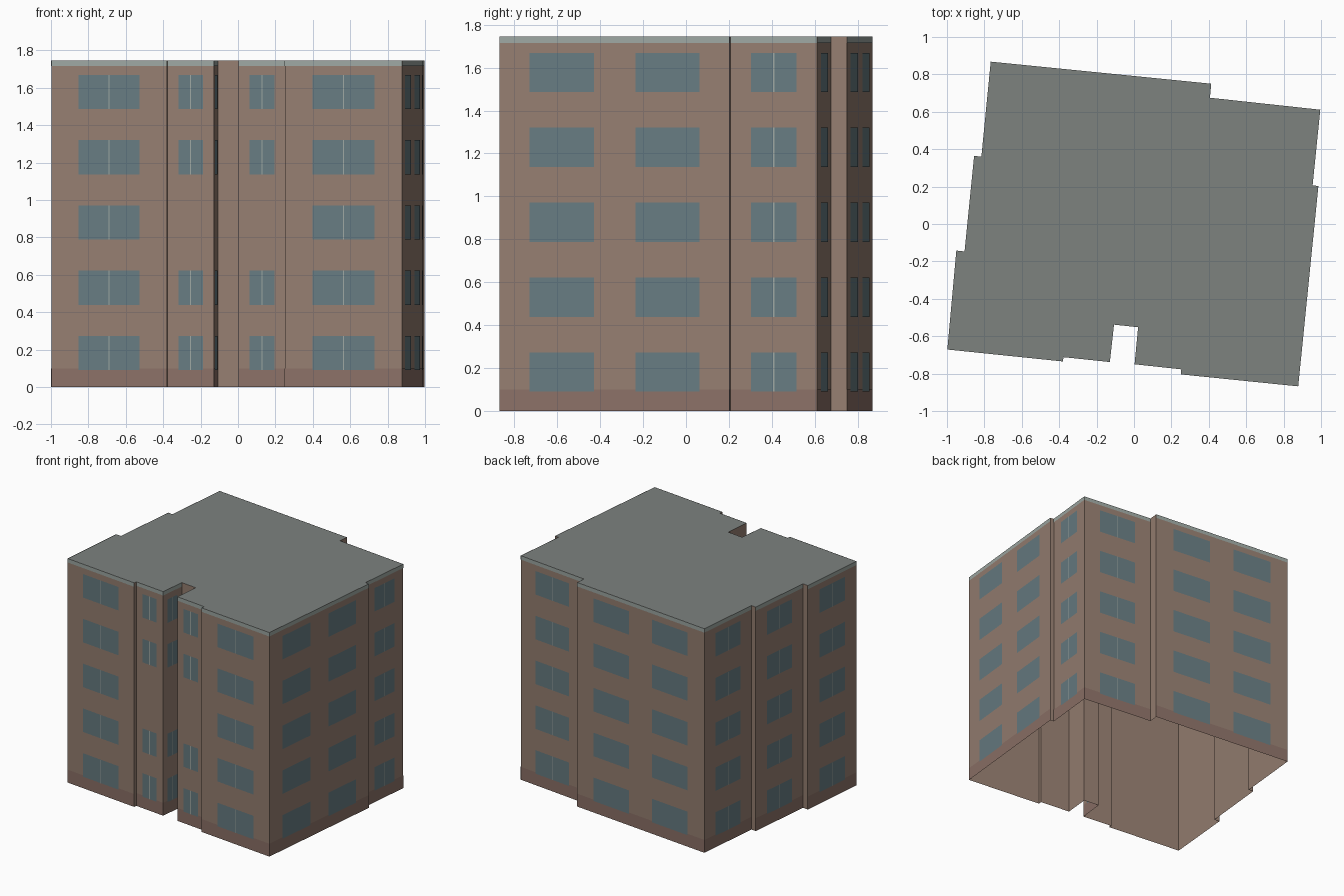
import bpy
from mathutils import Vector

if "Cube" in bpy.data.objects:
    bpy.data.objects.remove(bpy.data.objects["Cube"])

HEIGHT = 1.745
FLOORS = 5
PITCH = HEIGHT / FLOORS

# Footprint corners, counter-clockwise; the letter is the style of the wall that starts there:
# M = one two-pane window, S = same but blank on the middle floor, W = two wide windows, P = plain
PLAN = [
    (-0.998, -0.671, 'M'), (-0.380, -0.735, 'P'), (-0.377, -0.712, 'S'), (-0.129, -0.738, 'S'),
    (-0.107, -0.538, 'P'), (0.022, -0.552, 'P'), (0.003, -0.750, 'S'), (0.253, -0.777, 'P'),
    (0.250, -0.804, 'M'), (0.878, -0.868, 'W'), (0.986, 0.203, 'P'), (0.955, 0.207, 'M'),
    (0.996, 0.611, 'M'), (0.406, 0.675, 'P'), (0.413, 0.750, 'W'), (-0.766, 0.868, 'M'),
    (-0.816, 0.360, 'P'), (-0.855, 0.364, 'M'), (-0.906, -0.147, 'P'), (-0.950, -0.142, 'M'),
]


def material(name, rgb):
    m = bpy.data.materials.new(name)
    m.diffuse_color = (*rgb, 1)
    m.use_nodes = True
    m.node_tree.nodes["Principled BSDF"].inputs["Base Color"].default_value = m.diffuse_color
    return m


def build(name, quads, rgb):
    """Make one object from a list of polygons (each a list of points)."""
    verts, faces = [], []
    for q in quads:
        faces.append(list(range(len(verts), len(verts) + len(q))))
        verts += [tuple(p) for p in q]
    mesh = bpy.data.meshes.new(name)
    mesh.from_pydata(verts, [], faces)
    mesh.materials.append(material(name, rgb))
    obj = bpy.data.objects.new(name, mesh)
    bpy.context.collection.objects.link(obj)
    return obj


def panel(a, b, t0, t1, z0, z1, offset=0.0):
    """Upright rectangle on wall a-b between fractions t0 and t1, pushed outward."""
    d = (b - a).normalized()
    out = Vector((d.y, -d.x)) * offset
    p, q = a.lerp(b, t0) + out, a.lerp(b, t1) + out
    return [(p.x, p.y, z0), (q.x, q.y, z0), (q.x, q.y, z1), (p.x, p.y, z1)]


walls, base, cornice, windows, mullions = [], [], [], [], []
for i, (x, y, style) in enumerate(PLAN):
    nx, ny, _ = PLAN[(i + 1) % len(PLAN)]
    a, b = Vector((x, y)), Vector((nx, ny))
    walls.append(panel(a, b, 0, 1, 0, HEIGHT))
    if style == 'P':
        continue
    # Plinth and cornice bands
    base.append(panel(a, b, 0, 1, 0, 0.10, 0.001))
    cornice.append(panel(a, b, 0, 1, 1.715, HEIGHT, 0.001))
    # Windows floor by floor
    spans = [(0.13, 0.41), (0.59, 0.87)] if style == 'W' else [(0.235, 0.765)]
    for f in range(FLOORS):
        if style == 'S' and f == 2:
            continue
        z0, z1 = f * PITCH + 0.09, f * PITCH + 0.273
        for t0, t1 in spans:
            windows.append(panel(a, b, t0, t1, z0, z1, 0.002))
        if style != 'W':
            h = 0.003 / (b - a).length
            mullions.append(panel(a, b, 0.5 - h, 0.5 + h, z0, z1, 0.003))

# Open-bottomed wall shell, flat roof and surface details
build("walls", walls, (0.305, 0.212, 0.165))
build("roof", [[(x, y, HEIGHT) for x, y, _ in PLAN]], (0.205, 0.223, 0.212))
build("base_band", base, (0.262, 0.165, 0.136))
build("cornice_band", cornice, (0.342, 0.392, 0.366))
build("windows", windows, (0.136, 0.202, 0.223))
build("window_mullions", mullions, (0.342, 0.392, 0.366))
